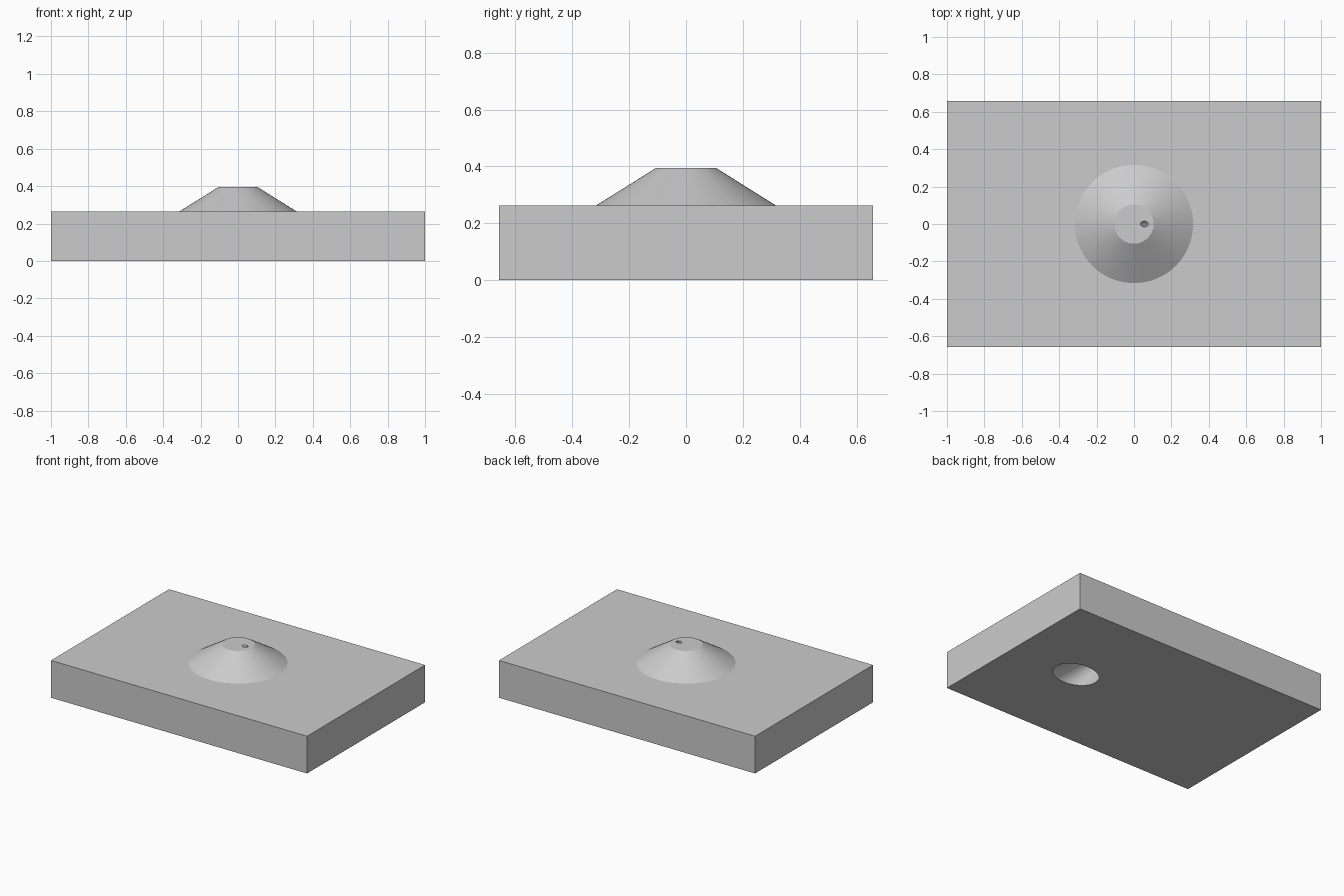
import bpy
import bmesh
import math
from mathutils import Vector

cube = bpy.data.objects.get("Cube")
if cube:
    bpy.data.objects.remove(cube, do_unlink=True)

SEGMENTS = 96
BASE_HEIGHT = 0.263
TOP_HEIGHT = 0.395

grey = bpy.data.materials.new("light_grey")
grey.use_nodes = True
grey.diffuse_color = (0.6, 0.6, 0.6, 1)
grey.node_tree.nodes["Principled BSDF"].inputs["Base Color"].default_value = (0.6, 0.6, 0.6, 1)


def make_object(name, bm):
    bmesh.ops.recalc_face_normals(bm, faces=bm.faces[:])
    mesh = bpy.data.meshes.new(name)
    bm.to_mesh(mesh)
    bm.free()
    mesh.materials.append(grey)
    obj = bpy.data.objects.new(name, mesh)
    bpy.context.collection.objects.link(obj)
    return obj


def loft(name, rings):
    """Closed tube through horizontal ellipses given as (centre, x radius, y radius)."""
    bm = bmesh.new()
    loops = []
    for centre, rx, ry in rings:
        angles = [math.tau * i / SEGMENTS for i in range(SEGMENTS)]
        loops.append([bm.verts.new(centre + Vector((rx * math.cos(a), ry * math.sin(a), 0)))
                      for a in angles])
    for low, high in zip(loops, loops[1:]):
        for i in range(SEGMENTS):
            j = (i + 1) % SEGMENTS
            bm.faces.new((low[i], low[j], high[j], high[i]))
    bm.faces.new(loops[0])
    bm.faces.new(loops[-1])
    return make_object(name, bm)


def combine(body, other, operation):
    mod = body.modifiers.new(operation.lower(), "BOOLEAN")
    mod.operation = operation
    mod.solver = "EXACT"
    mod.object = other
    other.hide_render = True
    bpy.context.view_layer.objects.active = body
    bpy.ops.object.modifier_apply(modifier=mod.name)
    bpy.data.objects.remove(other, do_unlink=True)


# Rectangular base block
bm = bmesh.new()
bmesh.ops.create_cube(bm, size=1)
bmesh.ops.scale(bm, vec=(2, 1.316, BASE_HEIGHT), verts=bm.verts)
bmesh.ops.translate(bm, vec=(0, 0, BASE_HEIGHT / 2), verts=bm.verts)
block = make_object("base_block", bm)

# Truncated cone, rooted a little inside the block
mound = loft("cone_mound", [
    (Vector((0, 0, 0.2)), 0.316, 0.316),
    (Vector((0, 0, BASE_HEIGHT)), 0.316, 0.316),
    (Vector((0, 0, TOP_HEIGHT)), 0.105, 0.105),
])
combine(block, mound, "UNION")

# Slanted tapering channel from the underside to the small hole on top
bottom, top = Vector((0.484, 0, 0)), Vector((0.055, 0, TOP_HEIGHT))
channel = loft("channel_cutter", [
    (bottom.lerp(top, t), 0.163 + (0.021 - 0.163) * t, 0.121 + (0.015 - 0.121) * t)
    for t in (-0.05, 1.05)
])
combine(block, channel, "DIFFERENCE")

# Smooth round walls, crisp edges
bpy.ops.object.select_all(action="DESELECT")
block.select_set(True)
bpy.context.view_layer.objects.active = block
bpy.ops.object.shade_smooth_by_angle(angle=math.radians(25))
